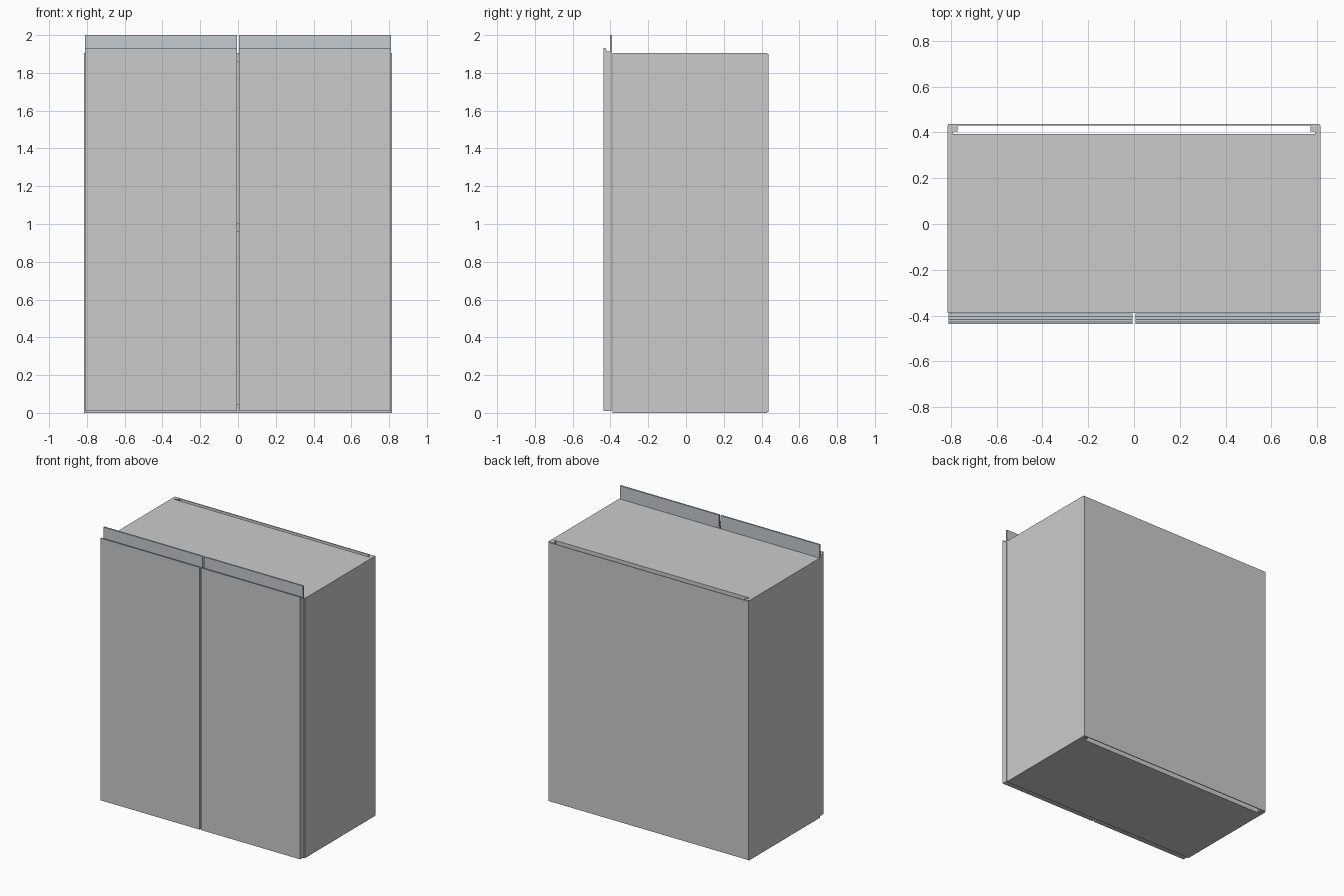
import bpy, bmesh

if "Cube" in bpy.data.objects:
    bpy.data.objects.remove(bpy.data.objects["Cube"])


def box(name, x, y, z):
    """Axis-aligned box from (min, max) ranges."""
    bm = bmesh.new()
    bmesh.ops.create_cube(bm, size=1)
    for v in bm.verts:
        v.co = [r[0] if c < 0 else r[1] for c, r in zip(v.co, (x, y, z))]
    me = bpy.data.meshes.new(name)
    bm.to_mesh(me)
    bm.free()
    ob = bpy.data.objects.new(name, me)
    bpy.context.collection.objects.link(ob)
    return ob


def cut(target, cutter):
    mod = target.modifiers.new(cutter.name, 'BOOLEAN')
    mod.operation = 'DIFFERENCE'
    mod.solver = 'EXACT'
    mod.object = cutter
    cutter.hide_render = True
    cutter.hide_set(True)


def extrude_x(name, profile, x0, x1):
    """Solid made by sweeping a (y, z) profile along x."""
    bm = bmesh.new()
    face = bm.faces.new([bm.verts.new((x0, y, z)) for y, z in profile])
    ext = bmesh.ops.extrude_face_region(bm, geom=[face])
    for g in ext['geom']:
        if isinstance(g, bmesh.types.BMVert):
            g.co.x = x1
    bmesh.ops.recalc_face_normals(bm, faces=bm.faces)
    me = bpy.data.meshes.new(name)
    bm.to_mesh(me)
    bm.free()
    ob = bpy.data.objects.new(name, me)
    bpy.context.collection.objects.link(ob)
    return ob


W, TOP = 0.814, 1.905

# Hollow carcass: sides run to the back, top and bottom stop short of it
carcass = box("carcass", (-W, W), (-0.388, 0.43), (0, TOP))
cut(carcass, box("interior_cutter", (-0.772, 0.772), (-0.6, 0.6), (0.045, 1.86)))
cut(carcass, box("back_slot_cutter", (-0.772, 0.772), (0.396, 0.6), (-0.1, 2.1)))
# Groove for the back panel in both sides
cut(carcass, box("groove_cutter", (-0.79, 0.79), (0.393, 0.403), (-0.1, 2.1)))

# Thin back panel and middle shelf
box("back_panel", (-0.811, 0.811), (0.43, 0.436), (0.004, 1.901))
box("shelf", (-0.771, 0.771), (-0.37, 0.39), (0.96, 1.003))

# Doors, each with a metal grip profile along its top edge
metal = bpy.data.materials.new("grip_metal")
metal.diffuse_color = (0.56, 0.60, 0.63, 1)
metal.use_nodes = True
metal.node_tree.nodes["Principled BSDF"].inputs["Base Color"].default_value = metal.diffuse_color
grip = [(-0.436, TOP), (-0.436, 1.932), (-0.428, 1.932), (-0.418, 1.914),
        (-0.403, 1.914), (-0.403, 2.0), (-0.391, 2.0), (-0.391, TOP)]
for side, x0, x1 in (("left", -0.810, -0.006), ("right", 0.006, 0.810)):
    box(side + "_door", (x0, x1), (-0.436, -0.394), (0.009, TOP))
    extrude_x(side + "_grip", grip, x0, x1).data.materials.append(metal)
